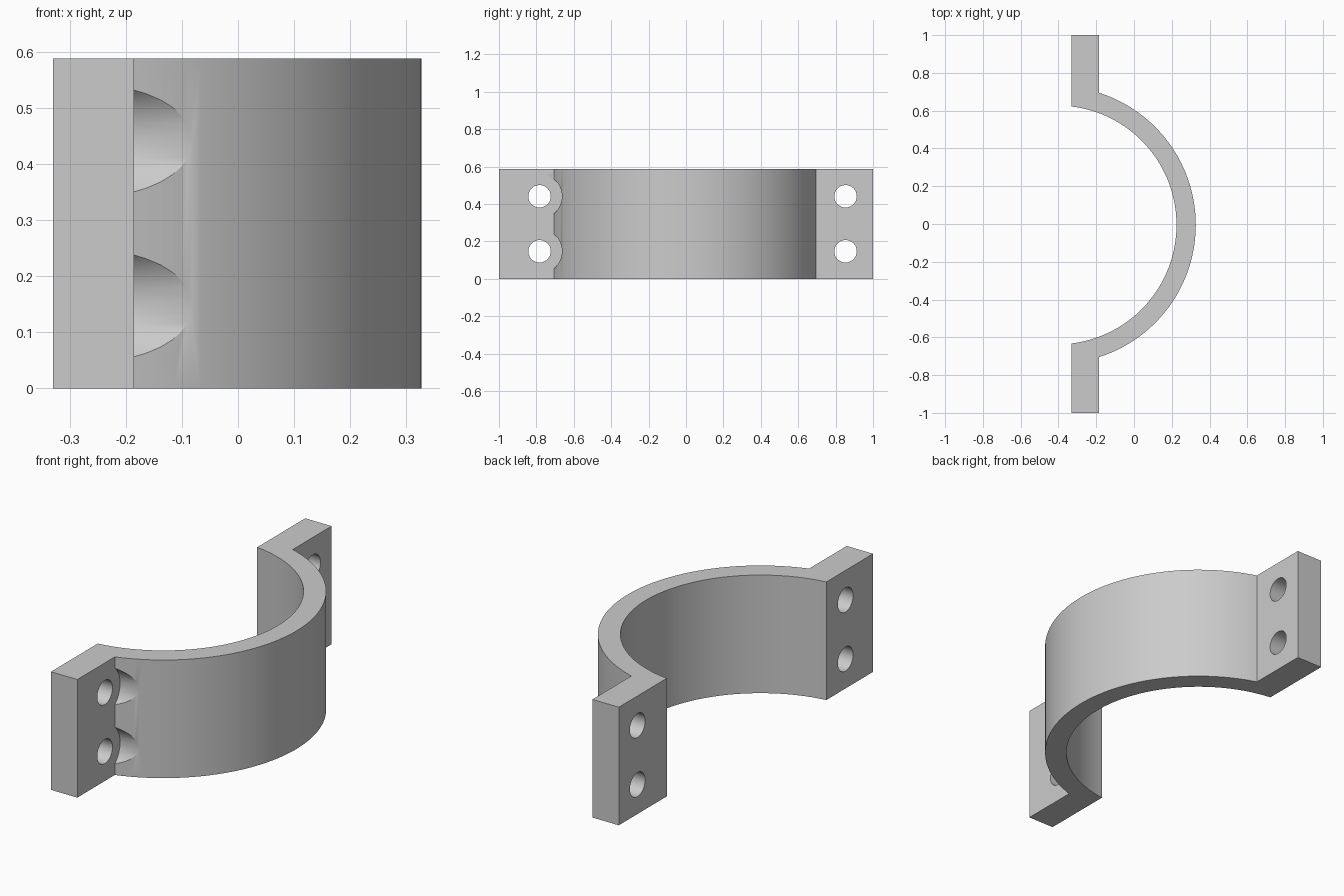
import bpy, bmesh, math
from mathutils import Matrix, Vector

cube = bpy.data.objects.get("Cube")
if cube:
    bpy.data.objects.remove(cube, do_unlink=True)

HEIGHT = 0.588
BACK, FACE = -0.33, -0.185            # flange thickness along x
CX, CY = -0.407, -0.005               # centre of the ring
R_OUT, R_IN = 0.734, 0.632
HOLE_ROWS = (HEIGHT / 4, HEIGHT * 3 / 4)
HOLE_YS = (-0.783, 0.853)
STEPS = 72

steel = bpy.data.materials.new("plain grey")
steel.use_nodes = True
grey = (0.6, 0.6, 0.6, 1)
steel.diffuse_color = grey
steel.node_tree.nodes["Principled BSDF"].inputs["Base Color"].default_value = grey


def make_object(name, bm):
    bmesh.ops.recalc_face_normals(bm, faces=bm.faces)
    mesh = bpy.data.meshes.new(name)
    bm.to_mesh(mesh)
    bm.free()
    mesh.materials.append(steel)
    obj = bpy.data.objects.new(name, mesh)
    bpy.context.collection.objects.link(obj)
    return obj


def arc(radius, x_end):
    """Points from the -y end to the +y end of an arc stopping at x_end."""
    sweep = math.acos((x_end - CX) / radius)
    angles = [sweep * (2 * i / STEPS - 1) for i in range(STEPS + 1)]
    return [(CX + radius * math.cos(a), CY + radius * math.sin(a)) for a in angles]


# Half ring with a bolting flange at each end, extruded upward
profile = [(BACK, -1), (FACE, -1)] + arc(R_OUT, FACE) + [(FACE, 1), (BACK, 1)]
profile += reversed(arc(R_IN, BACK))
bm = bmesh.new()
base = bm.faces.new([bm.verts.new((x, y, 0)) for x, y in profile])
top = bmesh.ops.extrude_face_region(bm, geom=[base])["geom"]
bmesh.ops.translate(bm, vec=Vector((0, 0, HEIGHT)),
                    verts=[v for v in top if isinstance(v, bmesh.types.BMVert)])
clamp = make_object("half_clamp", bm)


def cut(name, radius, x0, x1, ys):
    """Cut a round bore along x at both hole rows for each y."""
    bm = bmesh.new()
    for y in ys:
        for z in HOLE_ROWS:
            place = Matrix.Translation(((x0 + x1) / 2, y, z)) @ Matrix.Rotation(math.pi / 2, 4, "Y")
            bmesh.ops.create_cone(bm, cap_ends=True, segments=48, radius1=radius,
                                  radius2=radius, depth=x1 - x0, matrix=place)
    cutter = make_object(name, bm)
    cutter.hide_render = True
    mod = clamp.modifiers.new(name, "BOOLEAN")
    mod.operation, mod.solver, mod.object = "DIFFERENCE", "EXACT", cutter
    bpy.context.view_layer.objects.active = clamp
    bpy.ops.object.modifier_apply(modifier=mod.name)
    bpy.data.objects.remove(cutter, do_unlink=True)


# Bolt holes, and bolt head clearance cut into the front of the ring
bpy.ops.object.select_all(action="DESELECT")
clamp.select_set(True)
cut("bolt_holes", 0.06, BACK - 0.1, FACE + 0.05, HOLE_YS)
cut("head_clearance", 0.12, FACE, 0.1, HOLE_YS[:1])

bpy.ops.object.shade_smooth_by_angle(angle=math.radians(30))
